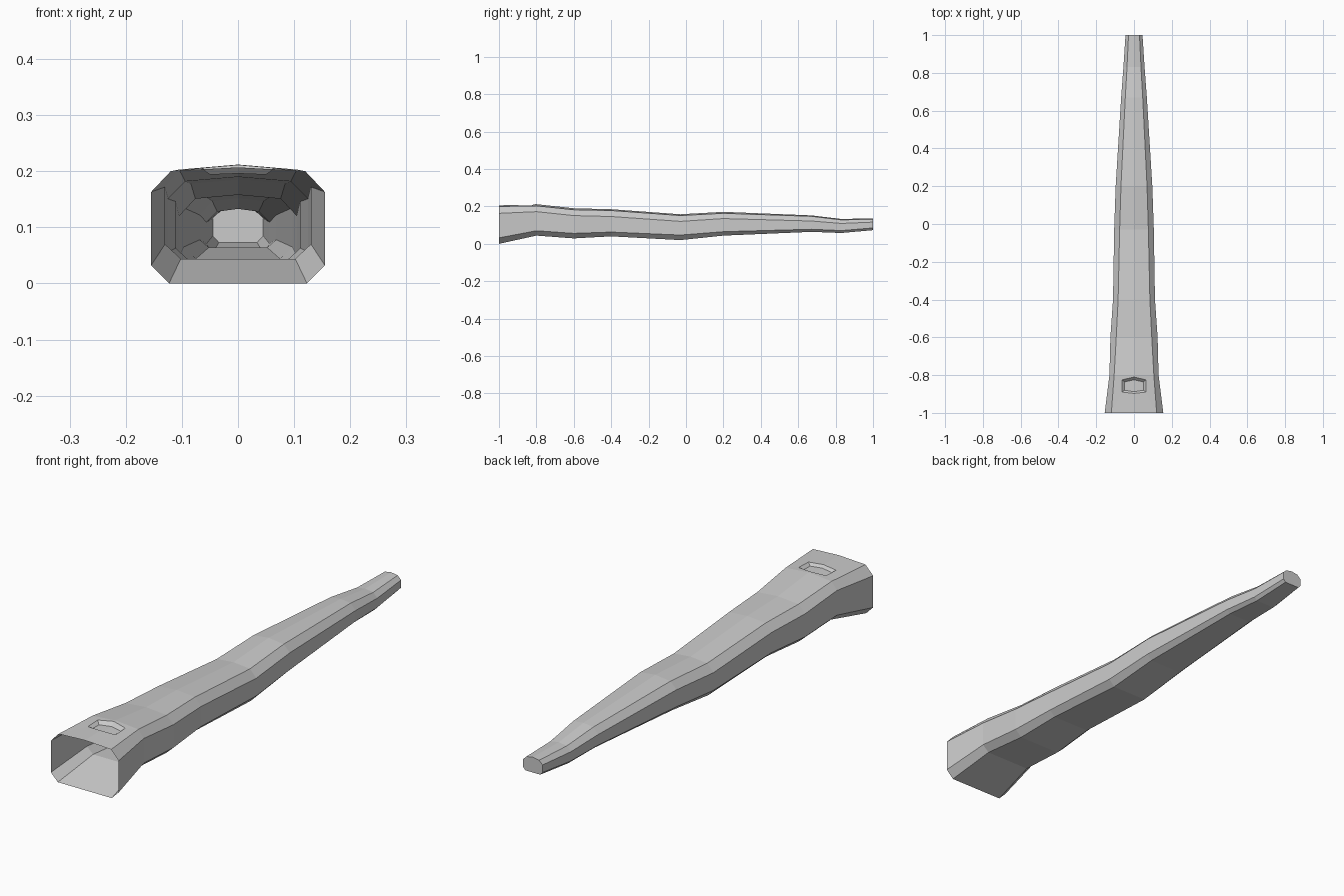
import bpy, bmesh

# Cross-sections along the body:
# y, half width, shoulder x, floor x, z of: floor, lower side, upper side, shoulder, ridge
SECTIONS = [
    (-1.00, .155, .120, .123, .000, .032, .163, .200, .206),
    (-0.80, .130, .105, .102, .044, .070, .172, .203, .212),
    (-0.60, .125, .094, .096, .029, .056, .151, .182, .190),
    (-0.40, .111, .084, .086, .040, .063, .146, .178, .185),
    (-0.03, .105, .076, .080, .020, .047, .120, .151, .158),
    (0.20, .097, .069, .075, .044, .065, .135, .163, .171),
    (0.67, .068, .046, .052, .064, .078, .122, .147, .152),
    (0.83, .056, .037, .043, .058, .071, .109, .128, .133),
    (1.00, .045, .029, .034, .073, .085, .116, .131, .136),
]

bm = bmesh.new()


def half_ring(y, wide, shoulder, floor, zf, zl, zu, zs, zr):
    pts = [(0, zf), (floor, zf), (wide, zl), (wide, zu), (shoulder, zs), (0, zr)]
    return [bm.verts.new((x, y, z)) for x, z in pts]


# Right half of the tapered open shell, with a closed narrow tip
rings = [half_ring(*s) for s in SECTIONS]
for i, (a, b) in enumerate(zip(rings, rings[1:])):
    for j in range(5):
        if i == 0 and j == 4:
            continue        # top panel near the mouth holds the recess
        bm.faces.new((a[j], b[j], b[j + 1], a[j + 1]))
bm.faces.new(rings[-1][::-1])

# Shallow six-sided recess in the top panel
rim = [bm.verts.new(p) for p in
       [(0, -.897, .207), (.063, -.89, .2035), (.063, -.825, .206), (0, -.81, .2115)]]
pit = [bm.verts.new(p) for p in
       [(0, -.888, .196), (.050, -.88, .194), (.050, -.836, .194), (0, -.825, .196)]]
border = [rings[0][5], rings[0][4], rings[1][4], rings[1][5]]
for k in range(3):
    bm.faces.new((border[k], border[k + 1], rim[k + 1], rim[k]))
    bm.faces.new((rim[k], rim[k + 1], pit[k + 1], pit[k]))
bm.faces.new(pit)

mesh = bpy.data.meshes.new("tapered_shell")
bm.to_mesh(mesh)
bm.free()
shell = bpy.data.objects.new("tapered_shell", mesh)
bpy.context.collection.objects.link(shell)

# Mirror to the left side
mirror = shell.modifiers.new("mirror", 'MIRROR')
mirror.use_axis[0] = True
mirror.use_clip = True
mirror.merge_threshold = 0.0005
